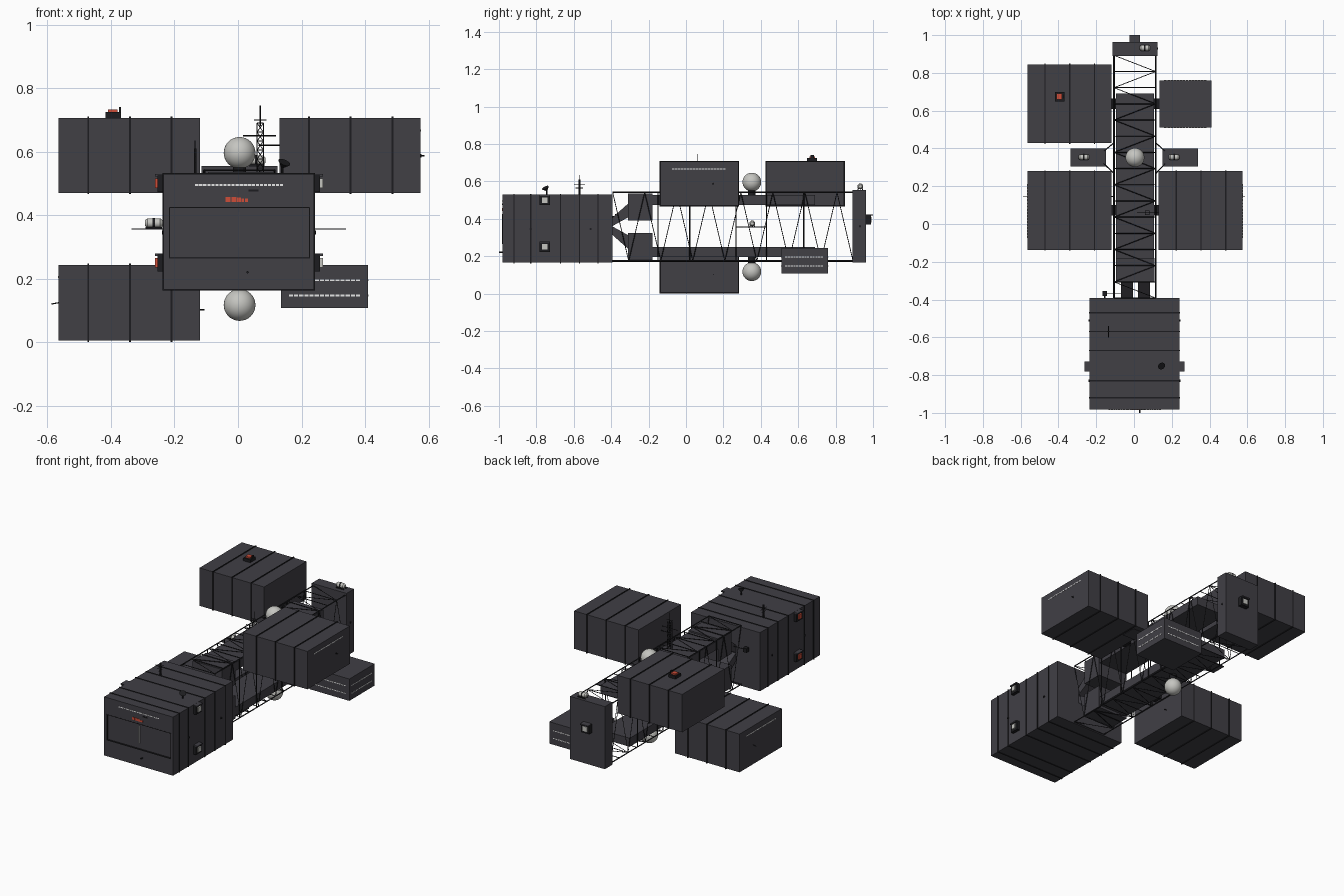
import bpy, bmesh, math
from mathutils import Vector, Matrix


def material(name, r, g, b):
    m = bpy.data.materials.new(name)
    m.diffuse_color = (r, g, b, 1)
    return m


HULL = material("charcoal hull", 0.052, 0.050, 0.060)
TRIM = material("near black trim", 0.012, 0.012, 0.014)
PALE = material("pale grey", 0.56, 0.56, 0.53)
WHITE = material("window white", 0.80, 0.80, 0.80)
RED = material("signal red", 0.62, 0.075, 0.04)


def box(bm, x0, x1, y0, y1, z0, z1):
    m = Matrix.Translation(((x0 + x1) / 2, (y0 + y1) / 2, (z0 + z1) / 2))
    bmesh.ops.create_cube(bm, size=1, matrix=m @ Matrix.Diagonal((x1 - x0, y1 - y0, z1 - z0, 1)))


def rod(bm, a, b, r=0.0025, n=4, r2=None):
    a, b = Vector(a), Vector(b)
    m = Matrix.Translation((a + b) / 2) @ (b - a).to_track_quat('Z', 'Y').to_matrix().to_4x4()
    bmesh.ops.create_cone(bm, cap_ends=True, segments=n, radius1=r, radius2=r if r2 is None else r2,
                          depth=(b - a).length, matrix=m)


def finish(name, bm, mat, smooth=False):
    me = bpy.data.meshes.new(name)
    bm.to_mesh(me)
    bm.free()
    ob = bpy.data.objects.new(name, me)
    bpy.context.collection.objects.link(ob)
    me.materials.append(mat)
    if smooth:
        bpy.context.view_layer.objects.active = ob
        ob.select_set(True)
        bpy.ops.object.shade_smooth_by_angle(angle=math.radians(40))
        ob.select_set(False)
    return ob


def boxes(name, mat, *dims):
    bm = bmesh.new()
    for d in dims:
        box(bm, *d)
    return finish(name, bm, mat)


def rods(name, mat, *items, smooth=False):
    bm = bmesh.new()
    for it in items:
        rod(bm, *it)
    return finish(name, bm, mat, smooth)


def windows(name, axis, plane, out, a0, a1, z, n=14):
    """Row of small lit windows on an x-facing or y-facing wall."""
    bm = bmesh.new()
    step = (a1 - a0) / n
    p0, p1 = sorted((plane - out * 0.001, plane + out * 0.0015))
    for i in range(n):
        s = (a0 + step * i, a0 + step * (i + 0.8))
        if axis == 'x':
            box(bm, p0, p1, *s, z - 0.003, z + 0.003)
        else:
            box(bm, *s, p0, p1, z - 0.003, z + 0.003)
    finish(name, bm, WHITE)


# main hull block with recessed front door
boxes("main_hull", HULL,
      (-0.235, 0.24, -0.972, -0.392, 0.165, 0.53),
      (-0.235, 0.24, -0.982, -0.972, 0.425, 0.53),
      (-0.235, 0.24, -0.982, -0.972, 0.165, 0.265),
      (-0.235, -0.215, -0.982, -0.972, 0.265, 0.425),
      (0.225, 0.24, -0.982, -0.972, 0.265, 0.425))
boxes("door_outline", TRIM,
      (-0.217, 0.227, -0.983, -0.972, 0.423, 0.426), (-0.217, 0.227, -0.983, -0.972, 0.264, 0.267),
      (-0.217, -0.214, -0.983, -0.972, 0.264, 0.426), (0.224, 0.227, -0.983, -0.972, 0.264, 0.426))
boxes("hull_ribs", TRIM, *[(-0.238, 0.243, y - 0.003, y + 0.003, 0.162, 0.533)
                           for y in (-0.92, -0.83, -0.67, -0.57, -0.47)])
boxes("door_light", WHITE, (0.002, 0.004, -0.980, -0.971, 0.30, 0.41))
windows("hull_windows", 'y', -0.982, -1, -0.135, 0.145, 0.495, 22)
boxes("red_front_marks", RED, *[(x, x + w, -0.984, -0.981, 0.441, 0.441 + h) for x, w, h in
                                ((-0.04, 0.016, 0.016), (-0.021, 0.016, 0.016), (-0.003, 0.012, 0.015),
                                 (0.011, 0.008, 0.011), (0.022, 0.01, 0.011))])
boxes("front_vent", TRIM, (0.033, 0.065, -0.985, -0.98, 0.474, 0.481))
rods("nose_probe", TRIM, ((0.03, -0.98, 0.22), (0.03, -1.0, 0.22), 0.004, 8))

# side airlocks: pale on the right, red on the left
locks, dark = bmesh.new(), []
for z in (0.25, 0.5):
    for s, x in ((1, 0.24), (-1, -0.235)):
        x0, x1 = sorted((x - s * 0.003, x + s * 0.019))
        dark.append((x0, x1, -0.782, -0.727, z - 0.027, z + 0.027))
        p0, p1 = sorted((x + s * 0.018, x + s * 0.027))
        boxes("airlock_face", PALE if s > 0 else RED, (p0, p1, -0.769, -0.74, z - 0.015, z + 0.015))
locks.free()
boxes("airlock_frames", TRIM, *dark)
boxes("airlock_hoods", HULL, *[(x0, x1, -0.782, -0.727, z + 0.022, z + 0.029)
                               for z in (0.25, 0.5) for x0, x1 in ((-0.262, -0.23), (0.235, 0.267))])

# roof dish and roof aerial
rods("roof_dish", TRIM, ((0.14, -0.745, 0.525), (0.14, -0.745, 0.555), 0.004, 8),
     ((0.14, -0.745, 0.552), (0.146, -0.752, 0.566), 0.006, 16, 0.02))
rods("roof_aerial", TRIM, ((-0.135, -0.57, 0.53), (-0.135, -0.57, 0.61), 0.005, 6),
     ((-0.135, -0.57, 0.60), (-0.135, -0.57, 0.635), 0.0015),
     ((-0.135, -0.60, 0.585), (-0.135, -0.54, 0.585), 0.002),
     ((-0.135, -0.59, 0.565), (-0.135, -0.55, 0.565), 0.002))

# cargo modules with three wrap-around ribs each
MODULES = {"upper_left_module": (-0.565, -0.12, 0.428, 0.845, 0.47, 0.706),
           "upper_right_module": (0.13, 0.575, -0.137, 0.28, 0.47, 0.706),
           "lower_left_module": (-0.565, -0.12, -0.137, 0.28, 0.005, 0.243)}
for name, d in MODULES.items():
    boxes(name, HULL, d)
    e, w = 0.004, d[1] - d[0]
    boxes(name + "_ribs", TRIM, *[(x - 0.003, x + 0.003, d[2] - e, d[3] + e, d[4] - e, d[5] + e)
                                  for x in (d[0] + w * f for f in (0.21, 0.505, 0.80))])
windows("upper_right_windows", 'x', 0.575, 1, -0.075, 0.215, 0.667, 18)
windows("lower_left_windows", 'x', -0.565, -1, -0.075, 0.215, 0.205, 18)

# small habitation module with window rows
boxes("habitation_module", HULL, (0.135, 0.41, 0.51, 0.76, 0.107, 0.243))
for z in (0.147, 0.195):
    windows("habitation_front_windows", 'y', 0.51, -1, 0.16, 0.388, z)
    windows("habitation_rear_windows", 'y', 0.76, 1, 0.16, 0.388, z)
    windows("habitation_side_windows", 'x', 0.41, 1, 0.53, 0.735, z)

# spine beams, junction blocks and docking necks
boxes("spine_beams", HULL, (-0.095, 0.105, -0.2, 0.69, 0.473, 0.526), (-0.095, 0.105, -0.2, 0.69, 0.195, 0.248))
boxes("junction_blocks", HULL, (-0.095, 0.108, -0.31, -0.18, 0.392, 0.535),
      (-0.095, 0.108, -0.31, -0.18, 0.18, 0.323))
boxes("docking_necks", TRIM,
      (-0.125, -0.09, 0.61, 0.665, 0.475, 0.523), (0.1, 0.135, 0.045, 0.1, 0.475, 0.523),
      (-0.125, -0.09, 0.045, 0.1, 0.197, 0.24), (0.1, 0.14, 0.61, 0.665, 0.197, 0.24))

# V-shaped braces between hull and junction blocks
brace = bmesh.new()
for x0, x1 in ((-0.07, -0.005), (0.02, 0.085)):
    for s in (-1, 1):
        prof = [(-0.395, 0.36), (-0.395, 0.36 + s * 0.045), (-0.305, 0.36 + s * 0.125), (-0.305, 0.36 + s * 0.05)]
        lo = [brace.verts.new((x0, y, z)) for y, z in prof]
        hi = [brace.verts.new((x1, y, z)) for y, z in prof]
        brace.faces.new(lo)
        brace.faces.new(hi[::-1])
        for i in range(4):
            j = (i + 1) % 4
            brace.faces.new((lo[i], hi[i], hi[j], lo[j]))
bmesh.ops.recalc_face_normals(brace, faces=brace.faces[:])
finish("neck_braces", brace, HULL)

# open lattice truss: longerons, crossbars and zigzag diagonals
XL, XR, ZB, ZT, Y0, Y1, N = -0.106, 0.115, 0.174, 0.541, -0.392, 0.893, 15
truss = bmesh.new()
ys = [Y0 + (Y1 - Y0) * i / N for i in range(N + 1)]
for x in (XL, XR):
    for z in (ZB, ZT):
        rod(truss, (x, Y0, z), (x, Y1, z), 0.0042)
for i, y in enumerate(ys):
    for z in (ZB, ZT):
        rod(truss, (XL, y, z), (XR, y, z), 0.0025)
    if i < N:
        a, b = (XL, XR) if i % 2 else (XR, XL)
        c, d = (ZB, ZT) if i % 2 else (ZT, ZB)
        for z in (ZB, ZT):
            rod(truss, (a, y, z), (b, ys[i + 1], z), 0.002)
        for x in (XL, XR):
            rod(truss, (x, y, c), (x, ys[i + 1], d), 0.002)
for y in (-0.15, 0.02, 0.267, 0.43, 0.63):
    for x in (XL, XR):
        rod(truss, (x, y, ZB), (x, y, ZT), 0.0035)
finish("lattice_truss", truss, TRIM)

# spherical tanks above and below the spine
tanks = bmesh.new()
for z in (0.596, 0.117):
    bmesh.ops.create_uvsphere(tanks, u_segments=32, v_segments=16, radius=0.05,
                              matrix=Matrix.Translation((0.005, 0.352, z)))
finish("spherical_tanks", tanks, PALE, True)
rods("tank_mounts", TRIM, ((0.005, 0.352, 0.52), (0.005, 0.352, 0.56), 0.02, 12),
     ((0.005, 0.352, 0.15), (0.005, 0.352, 0.2), 0.02, 12))

# side landing pads on struts
boxes("landing_pads", HULL, (-0.335, -0.148, 0.305, 0.4, 0.354, 0.358), (0.152, 0.34, 0.305, 0.4, 0.354, 0.358))
rods("pad_struts", TRIM, *[((xt, y, 0.356), (xp, yp, 0.356), 0.003)
                           for xt, xp in ((XL, -0.16), (XR, 0.165))
                           for y, yp in ((0.267, 0.32), (0.43, 0.385))])


# small shuttles: pale body, dark band and skids
def shuttle(x, y, z):
    c = z + 0.018
    rods("shuttle_body", PALE, ((x - 0.02, y, c), (x + 0.02, y, c), 0.015, 16),
         ((x + 0.02, y, c), (x + 0.028, y, c), 0.015, 16, 0.009),
         ((x - 0.02, y, c), (x - 0.028, y, c), 0.015, 16, 0.009), smooth=True)
    boxes("shuttle_skids", TRIM, (x - 0.026, x + 0.026, y - 0.014, y - 0.01, z, z + 0.006),
          (x - 0.026, x + 0.026, y + 0.01, y + 0.014, z, z + 0.006))
    rods("shuttle_band", TRIM, ((x - 0.004, y, c), (x + 0.004, y, c), 0.0158, 16))


shuttle(-0.265, 0.354, 0.357)
shuttle(0.212, 0.354, 0.357)
shuttle(0.058, 0.932, 0.555)

# rear end plate with docking port
boxes("end_plate", HULL, (-0.115, 0.125, 0.89, 0.963, 0.165, 0.555))
boxes("rear_port_frame", TRIM, (-0.025, 0.031, 0.96, 0.99, 0.368, 0.422))
boxes("rear_port_face", PALE, (-0.013, 0.019, 0.989, 0.993, 0.38, 0.41))
boxes("rear_port_hood", HULL, (-0.025, 0.031, 0.96, 1.0, 0.417, 0.424))

# red beacon on upper left module
boxes("beacon_base", TRIM, (-0.418, -0.369, 0.648, 0.7, 0.704, 0.724), (-0.374, -0.369, 0.665, 0.685, 0.704, 0.741))
boxes("beacon_lamp", RED, (-0.41, -0.38, 0.66, 0.69, 0.723, 0.733))

# lattice antenna mast on the spine
mast = bmesh.new()
mx, my = 0.07, 0.06
corners = [(mx + sx * 0.01, my + sy * 0.01) for sx, sy in ((-1, -1), (1, -1), (1, 1), (-1, 1))]
for i, (x, y) in enumerate(corners):
    u, v = corners[(i + 1) % 4]
    rod(mast, (x, y, 0.52), (x, y, 0.69), 0.0018)
    for k in range(6):
        z = 0.52 + k * 0.0283
        rod(mast, (x, y, z), (u, v, z + 0.0283), 0.0012)
        rod(mast, (x, y, z + 0.0283), (u, v, z + 0.0283), 0.0012)
rod(mast, (mx, my, 0.68), (mx, my, 0.745), 0.0018)
rod(mast, (mx - 0.055, my, 0.65), (mx + 0.05, my, 0.65), 0.0018)
rod(mast, (mx - 0.02, my, 0.70), (mx + 0.02, my, 0.70), 0.0015)
rod(mast, (mx - 0.005, my, 0.62), (mx + 0.06, my, 0.62), 0.002)
finish("antenna_mast", mast, TRIM)

# small sensors and portholes
boxes("rear_sensor", TRIM, (-0.168, -0.143, -0.38, -0.355, 0.40, 0.425))
rods("sensor_rods", TRIM, ((-0.155, -0.395, 0.41), (-0.155, -0.37, 0.41), 0.004, 6),
     ((-0.155, -0.367, 0.412), (-0.07, -0.367, 0.412), 0.002),
     ((-0.56, 0.145, 0.125), (-0.588, 0.145, 0.12), 0.0018),
     ((0.57, 0.145, 0.587), (0.588, 0.145, 0.587), 0.0018),
     ((-0.125, 0.145, 0.102), (-0.105, 0.145, 0.102), 0.003))
rods("portholes", TRIM, *[((x0, y, z), (x1, y, z), 0.006, 10) for x0, x1, y, z in
                          ((0.235, 0.245, -0.83, 0.345), (0.235, 0.245, -0.51, 0.345),
                           (-0.24, -0.23, -0.83, 0.345), (-0.24, -0.23, -0.51, 0.345),
                           (0.57, 0.578, 0.145, 0.587), (0.12, 0.128, 0.93, 0.36))])
